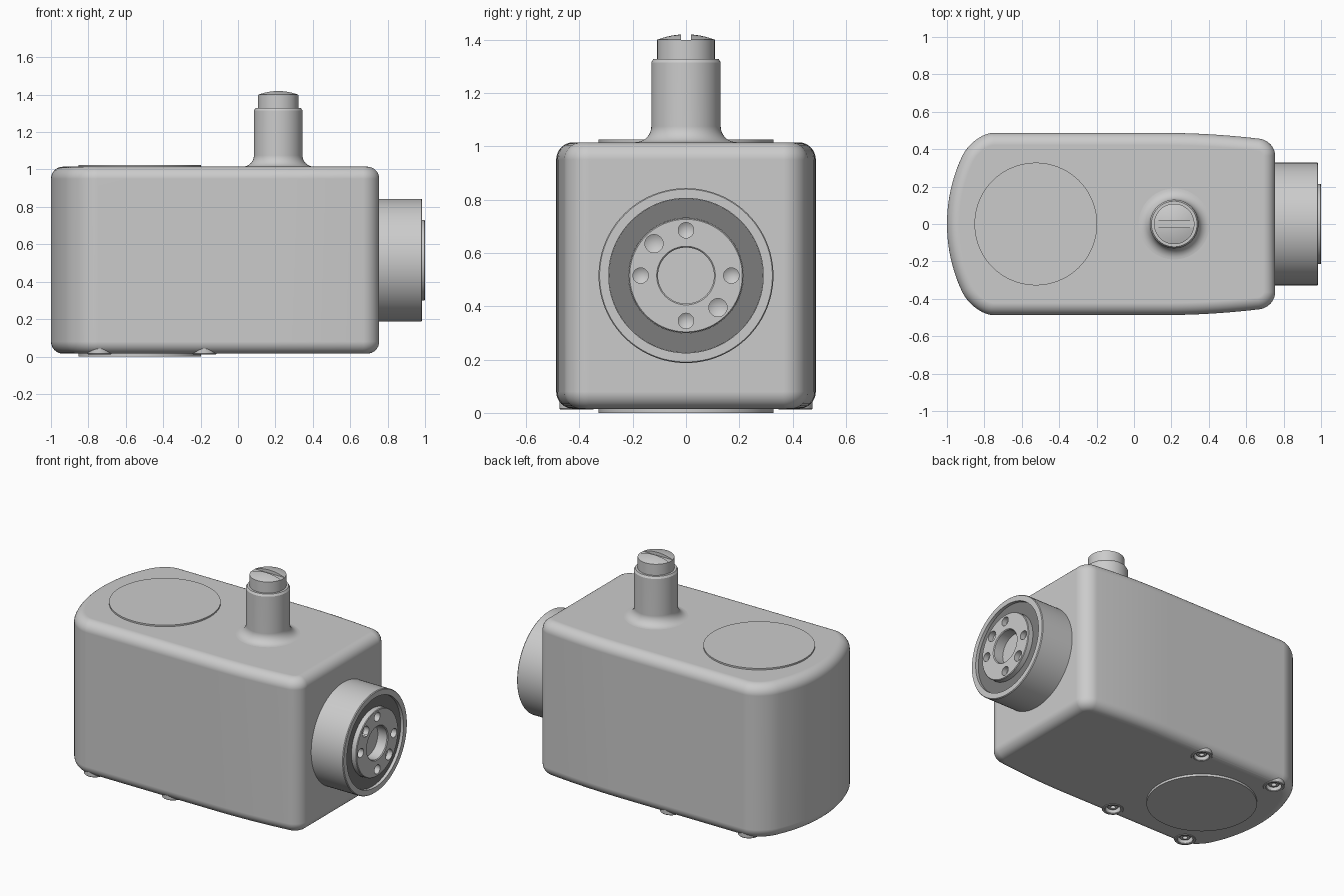
import bpy, bmesh
from math import sin, cos, pi, radians, sqrt, hypot
from mathutils import Matrix, Vector

if "Cube" in bpy.data.objects:
    bpy.data.objects.remove(bpy.data.objects["Cube"])

TO_X = Matrix.Rotation(pi / 2, 4, 'Y')


def finish(name, bm, matrix=Matrix()):
    bmesh.ops.remove_doubles(bm, verts=bm.verts, dist=1e-5)
    bmesh.ops.recalc_face_normals(bm, faces=bm.faces)
    bm.transform(matrix)
    me = bpy.data.meshes.new(name)
    bm.to_mesh(me)
    bm.free()
    ob = bpy.data.objects.new(name, me)
    bpy.context.collection.objects.link(ob)
    return ob


def lathe(name, profile, matrix=Matrix(), steps=72, closed=False):
    """Revolve (radius, height) points around local z."""
    bm = bmesh.new()
    vs = [bm.verts.new((r, 0, h)) for r, h in profile]
    es = [bm.edges.new(p) for p in zip(vs, vs[1:])]
    if closed:
        es.append(bm.edges.new((vs[-1], vs[0])))
    bmesh.ops.spin(bm, geom=vs + es, cent=(0, 0, 0), axis=(0, 0, 1),
                   angle=2 * pi, steps=steps, use_duplicate=False)
    return finish(name, bm, matrix)


def activate(ob):
    bpy.ops.object.select_all(action='DESELECT')
    ob.select_set(True)
    bpy.context.view_layer.objects.active = ob


def cut(ob, cutters):
    activate(ob)
    for c in cutters:
        m = ob.modifiers.new("cut", 'BOOLEAN')
        m.operation, m.solver, m.object = 'DIFFERENCE', 'EXACT', c
        bpy.ops.object.modifier_apply(modifier=m.name)
        bpy.data.objects.remove(c)


def smooth(ob):
    activate(ob)
    bpy.ops.object.shade_smooth_by_angle(angle=radians(30))
    m = ob.modifiers.new("normals", 'WEIGHTED_NORMAL')
    m.keep_sharp = True


def corner(a, c, b, n=10):
    """Near-circular rounded corner from a to b around c."""
    a, b, c = Vector(a), Vector(b), Vector(c)
    h, k = a.lerp(c, .55), b.lerp(c, .55)
    return [tuple(a * (1 - t) ** 3 + h * 3 * t * (1 - t) ** 2 + k * 3 * t * t * (1 - t) + b * t ** 3)
            for t in (i / n for i in range(n + 1))]


# Housing outline: bulged back, straight sides, tapered nose
half = [(-.15 - sqrt(.85 ** 2 - y * y), y) for y in (.36 * i / 12 for i in range(12))]
half += corner((-.920, .36), (-.861, .487), (-.75, .487))
half += [(x, .487 - .031 * ((x - .15) / .52) ** 2) for x in (.15 + .52 * i / 10 for i in range(10))]
half += corner((.67, .456), (.755, .446), (.755, .365))
outline = half + [(x, -y) for x, y in reversed(half[1:])]

# Housing: stacked rings, inset toward top and bottom for the rounded edges
R, N = .065, 8
arc = [(R * (1 - sin(a)), R * (1 - cos(a))) for a in (pi / 2 * i / N for i in range(N + 1))]
levels = [(d, .015 + h) for d, h in arc] + [(d, 1.015 - h) for d, h in reversed(arc)]
bm = bmesh.new()
n = len(outline)
rings = []
for d, z in levels:
    ring = []
    for i, (x, y) in enumerate(outline):
        (px, py), (qx, qy) = outline[i - 1], outline[(i + 1) % n]
        tx, ty = qx - px, qy - py
        length = hypot(tx, ty)
        ring.append(bm.verts.new((x + d * ty / length, y - d * tx / length, z)))
    rings.append(ring)
for lo, hi in zip(rings, rings[1:]):
    for i in range(n):
        bm.faces.new((lo[i], lo[(i + 1) % n], hi[(i + 1) % n], hi[i]))
bm.faces.new(rings[0])
bm.faces.new(rings[-1])
housing = finish("housing", bm)

# Screw wells in the underside, with raised rims and socket screws
spots = [(x, y) for x in (-.74, -.18) for y in (-.41, .41)]
cut(housing, [lathe("well_cutter", [(0, -.05), (.046, -.05), (.046, .06), (0, .06)],
                    Matrix.Translation((x, y, 0)), 32) for x, y in spots])
smooth(housing)
for x, y in spots:
    at = Matrix.Translation((x, y, 0))
    smooth(lathe("screw_rim", [(.065, .08), (.065, .016), (.061, .012), (.05, .012),
                               (.046, .016), (.046, .08)], at, 32, True))
    smooth(lathe("screw_head", [(0, .07), (.036, .07), (.036, .035), (.03, .028),
                                (.016, .028), (.016, .045), (0, .045)], at, 24))

# Thin round pads above and below
for name, z0, z1 in (("top_pad", 1.0, 1.025), ("bottom_pad", .03, 0)):
    smooth(lathe(name, [(0, z0), (.328, z0), (.328, z1), (0, z1)],
                 Matrix.Translation((-.525, 0, 0)), 96))

# Adjuster post with flared foot and slotted screw
post_at = Matrix.Translation((.215, 0, 0))
foot = [(.19 - .06 * sin(a), 1.075 - .06 * cos(a)) for a in (pi / 2 * i / 8 for i in range(9))]
smooth(lathe("adjuster_post", [(0, 1.0), (.19, 1.0)] + foot +
             [(.13, 1.315), (.122, 1.328), (0, 1.328)], post_at))
dome = [(r, 1.42 - .02 * (r / .108) ** 2) for r in (.108 * (6 - i) / 6 for i in range(7))]
screw = lathe("adjuster_screw", [(0, 1.3), (.108, 1.3)] + dome, post_at)
bm = bmesh.new()
bmesh.ops.create_cube(bm, size=1, matrix=Matrix.Translation((.215, 0, 1.449)) @ Matrix.Diagonal((.4, .038, .1, 1)))
cut(screw, [finish("slot_cutter", bm)])
smooth(screw)

# Output collar, seal ring and drilled flange on the nose
shaft_at = Matrix.Translation((0, 0, .515)) @ TO_X
smooth(lathe("output_collar", [(0, .74), (.328, .74), (.328, .98), (.324, .985), (.29, .985),
                               (.29, .90), (0, .90)], shaft_at, 96))
seal = lathe("seal_ring", [(.2895, .89), (.2895, .965), (.2155, .965), (.2155, .89)], shaft_at, 96, True)
dark = bpy.data.materials.new("dark_seal")
dark.diffuse_color = (.2, .2, .2, 1)
dark.use_nodes = True
dark.node_tree.nodes["Principled BSDF"].inputs["Base Color"].default_value = dark.diffuse_color
seal.data.materials.append(dark)
smooth(seal)
flange = lathe("output_flange", [(0, .88), (.215, .88), (.215, .996), (.211, 1.0), (.11, 1.0),
                                 (.105, .995), (.105, .93), (0, .93)], shaft_at, 96)
holes = [(.17 * cos(i * pi / 2), .17 * sin(i * pi / 2), .029) for i in range(4)]
holes += [(-.12, -.12, .034), (.12, .12, .034)]
cut(flange, [lathe("hole_cutter", [(0, .945), (r, .965), (r, 1.05), (0, 1.05)],
                   shaft_at @ Matrix.Translation((u, v, 0)), 24) for u, v, r in holes])
smooth(flange)
